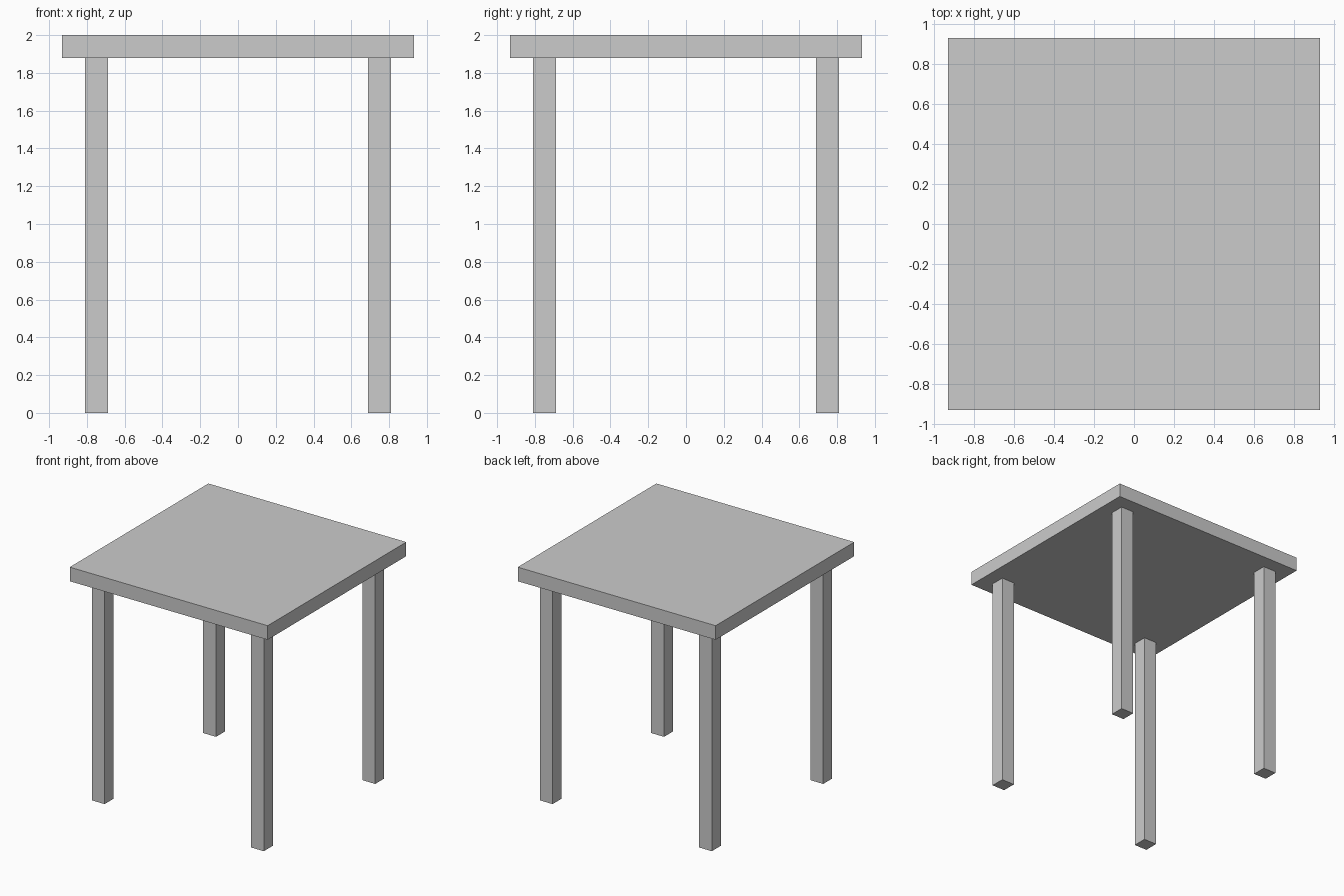
import bpy

if "Cube" in bpy.data.objects:
    bpy.data.objects.remove(bpy.data.objects["Cube"])


def box(name, center, size):
    """Add a box with its scale applied."""
    bpy.ops.mesh.primitive_cube_add(size=1, location=center)
    obj = bpy.context.object
    obj.name = name
    obj.scale = size
    bpy.ops.object.transform_apply(location=False, rotation=False, scale=True)
    return obj


TOP_WIDTH = 1.865
LEG_HEIGHT = 1.88
LEG_WIDTH = 0.121
LEG_OFFSET = 0.75

# Square table top
box("table_top", (0, 0, (LEG_HEIGHT + 2) / 2), (TOP_WIDTH, TOP_WIDTH, 2 - LEG_HEIGHT))

# Four square legs
for y_name, y in (("front", -LEG_OFFSET), ("back", LEG_OFFSET)):
    for x_name, x in (("left", -LEG_OFFSET), ("right", LEG_OFFSET)):
        box(f"{y_name}_{x_name}_leg", (x, y, LEG_HEIGHT / 2),
            (LEG_WIDTH, LEG_WIDTH, LEG_HEIGHT))
